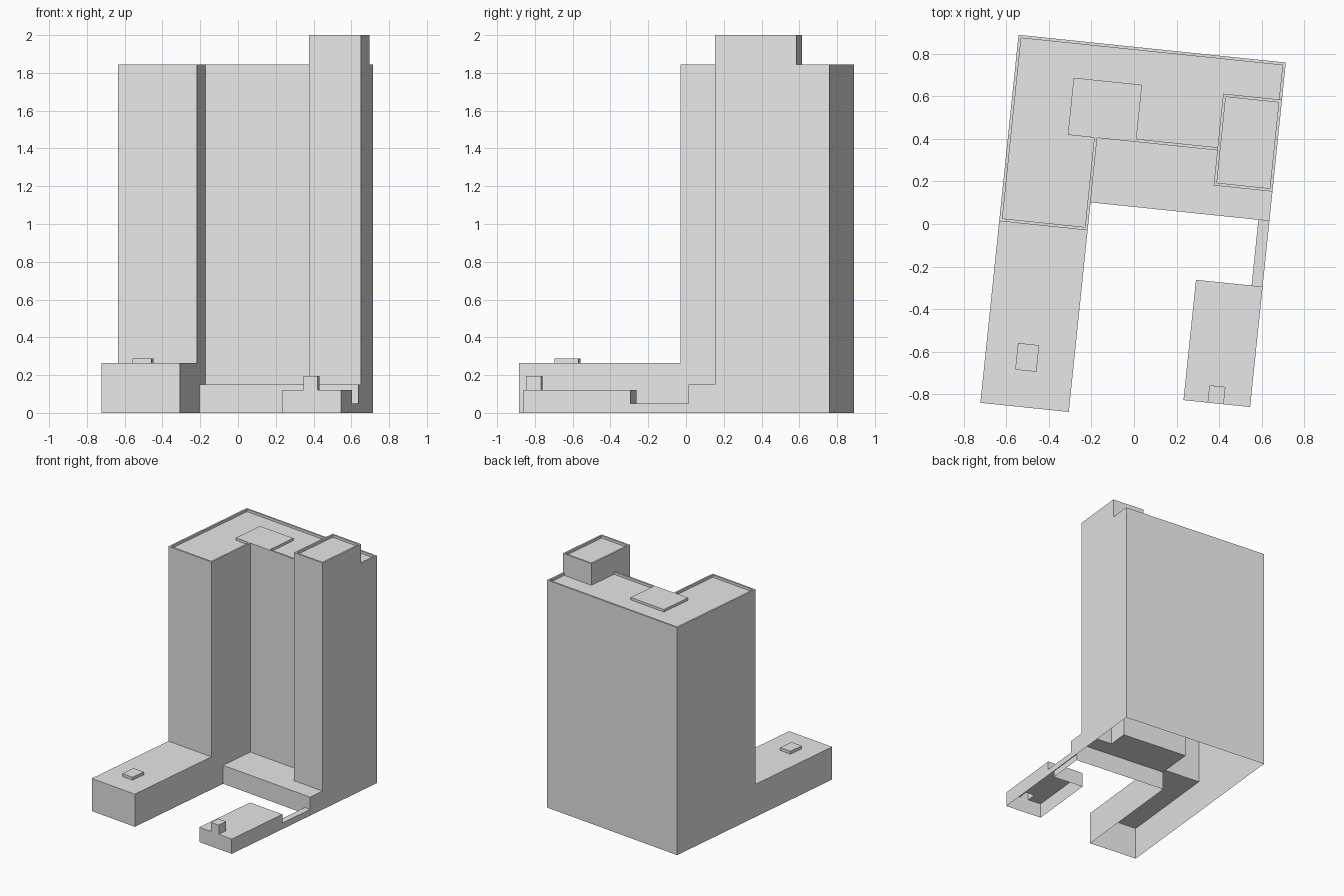
import bpy
import math

if "Cube" in bpy.data.objects:
    bpy.data.objects.remove(bpy.data.objects["Cube"], do_unlink=True)

# One plain grey for the whole building
grey = bpy.data.materials.new("plain_grey")
grey.use_nodes = True
COLOR = (0.8, 0.8, 0.8, 1)
grey.diffuse_color = COLOR
grey.node_tree.nodes["Principled BSDF"].inputs["Base Color"].default_value = COLOR

TURN = math.radians(-5.92)     # the whole site is turned slightly
RIM, SINK = 0.014, 0.02        # parapet width and depth

# Shared plan lines and heights
LEFT, RIGHT = -0.632, 0.632
WING, STAIR = -0.214, 0.354    # inner side of the wing, left side of the stair tower
BACK, COURT, STAIR_BACK, STAIR_FRONT = 0.829, 0.385, 0.653, 0.219
WING_FRONT, STEP = -0.052, 0.08
FRONT, ANNEX_FRONT, ANNEX_BACK = -0.911, -0.8, -0.231
LINK = 0.58
TOP, STAIR_TOP = 1.845, 2.0
DECK = TOP - SINK
PODIUM, TERRACE, ANNEX, LINK_TOP = 0.265, 0.15, 0.12, 0.05
VENT_L, VENT_R, VENT_BACK = 0.431, 0.507, -0.718


def shell(name, outline, top, parapet=False):
    """Open-bottomed block. Outline runs counter-clockwise as (x, y, base of
    the wall that starts here); base None leaves that side open."""
    verts, faces = [], []

    def face(points):
        start = len(verts)
        verts.extend(points)
        faces.append(range(start, len(verts)))

    n = len(outline)
    inner = []
    for i, (x, y, _) in enumerate(outline):
        shift = [0, 0]
        for a in (i - 1, i):
            p, q = outline[a], outline[(a + 1) % n]
            if p[2] is None:
                continue
            dx, dy = q[0] - p[0], q[1] - p[1]
            length = math.hypot(dx, dy)
            if abs(dy) > abs(dx):
                shift[0] = -dy / length * RIM
            else:
                shift[1] = dx / length * RIM
        inner.append((x + shift[0], y + shift[1]))

    for i, (x, y, base) in enumerate(outline):
        if base is None:
            continue
        j = (i + 1) % n
        x2, y2 = outline[j][:2]
        face([(x, y, base), (x2, y2, base), (x2, y2, top), (x, y, top)])
        if parapet:
            a, b = inner[i], inner[j]
            face([(x, y, top), (x2, y2, top), (*b, top), (*a, top)])
            face([(*a, top), (*b, top), (*b, top - SINK), (*a, top - SINK)])
    if parapet:
        face([(*p, top - SINK) for p in inner])
    else:
        face([(x, y, top) for x, y, _ in outline])

    mesh = bpy.data.meshes.new(name)
    mesh.from_pydata(verts, [], [list(f) for f in faces])
    mesh.materials.append(grey)
    obj = bpy.data.objects.new(name, mesh)
    obj.rotation_euler.z = TURN
    bpy.context.collection.objects.link(obj)
    # Weld the wall corners together
    weld = obj.modifiers.new("weld", "WELD")
    weld.merge_threshold = 0.0005
    return obj


# L-shaped main tower with parapet
shell("main_tower", [
    (LEFT, WING_FRONT, PODIUM), (WING, WING_FRONT, 0), (WING, STEP, TERRACE),
    (WING, COURT, TERRACE), (STAIR, COURT, None), (STAIR, STAIR_BACK, None),
    (RIGHT, STAIR_BACK, 0), (RIGHT, BACK, 0), (LEFT, BACK, 0)], TOP, True)

# Taller stair tower on the left side of the court
shell("stair_tower", [
    (STAIR, STAIR_FRONT, TERRACE), (RIGHT, STAIR_FRONT, 0),
    (RIGHT, STAIR_BACK, DECK), (STAIR, STAIR_BACK, DECK),
    (STAIR, COURT, TERRACE)], STAIR_TOP, True)

# Low plant room on the main roof, level with the parapet
shell("roof_plant_room", [
    (-0.353, COURT, DECK), (WING - RIM, COURT, None),
    (WING - RIM, COURT + RIM, None), (-0.03, COURT + RIM, DECK),
    (-0.03, 0.655, DECK), (-0.353, 0.655, DECK)], TOP)

# Podium in front of the wing, with its skylight
shell("wing_podium", [
    (LEFT, FRONT, 0), (WING, FRONT, 0), (WING, WING_FRONT, None),
    (LEFT, WING_FRONT, 0)], PODIUM)
shell("podium_skylight", [
    (-0.485, -0.739, PODIUM), (-0.385, -0.739, PODIUM),
    (-0.385, -0.613, PODIUM), (-0.485, -0.613, PODIUM)], PODIUM + 0.024)

# Terrace filling the court
shell("court_terrace", [
    (WING, STEP, 0), (LINK, STEP, LINK_TOP), (RIGHT, STEP, 0),
    (RIGHT, STAIR_FRONT, None), (STAIR, STAIR_FRONT, None),
    (STAIR, COURT, None), (WING, COURT, None)], TERRACE)

# Low link to the annex
shell("link_passage", [
    (LINK, ANNEX_BACK, None), (RIGHT, ANNEX_BACK, 0),
    (RIGHT, STEP, None), (LINK, STEP, 0)], LINK_TOP)

# Annex, with a raised entrance block at its front
shell("annex", [
    (0.317, ANNEX_FRONT, 0), (VENT_L, ANNEX_FRONT, None),
    (VENT_L, VENT_BACK, None), (VENT_R, VENT_BACK, None),
    (VENT_R, ANNEX_FRONT, 0), (RIGHT, ANNEX_FRONT, 0),
    (RIGHT, ANNEX_BACK, LINK_TOP), (LINK, ANNEX_BACK, 0),
    (0.317, ANNEX_BACK, 0)], ANNEX)
shell("annex_entrance", [
    (VENT_L, ANNEX_FRONT, 0), (VENT_R, ANNEX_FRONT, ANNEX),
    (VENT_R, VENT_BACK, ANNEX), (VENT_L, VENT_BACK, ANNEX)], 0.195)
